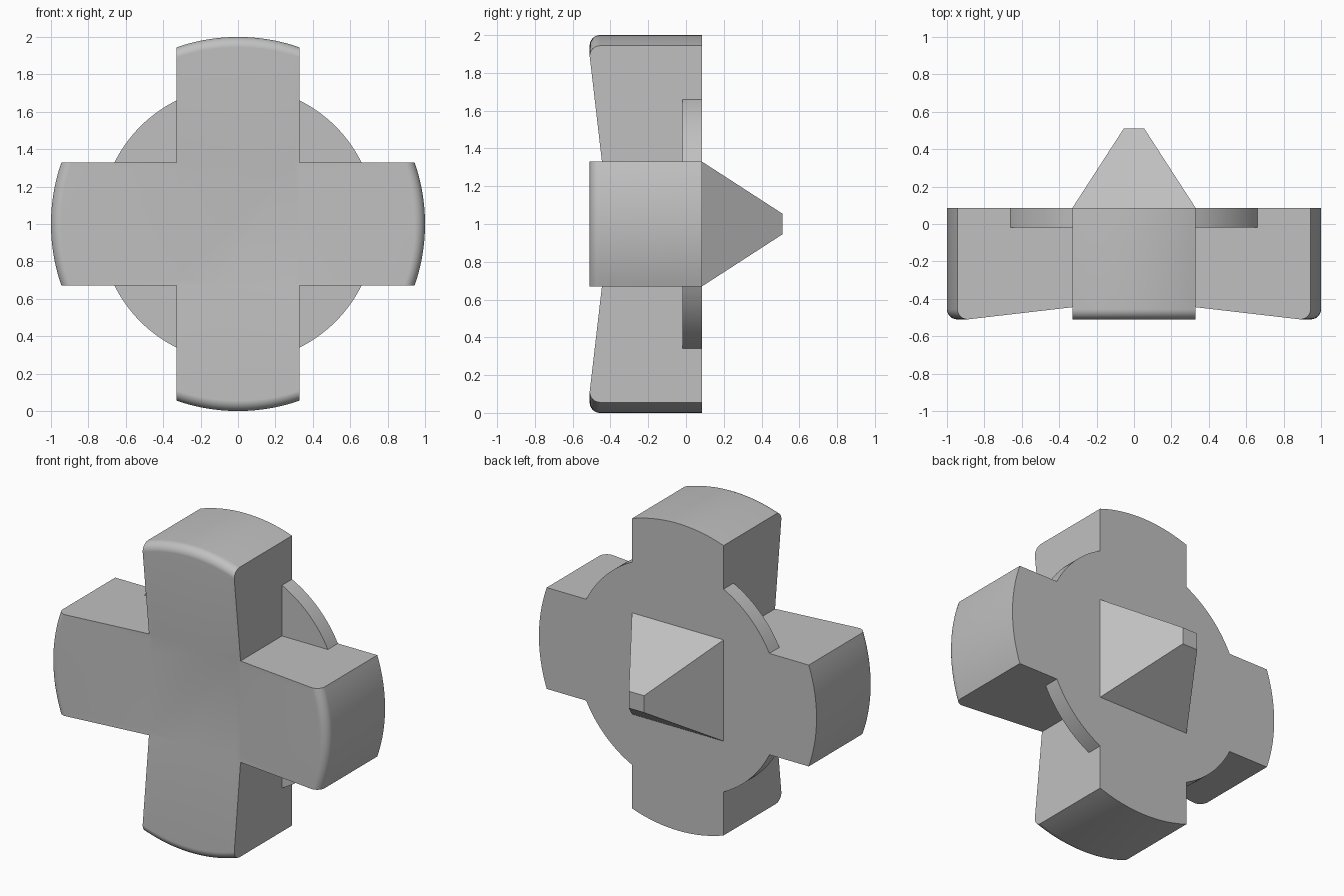
import bpy, bmesh, math
from mathutils import Matrix, Vector

old = bpy.data.objects.get("Cube")
if old:
    bpy.data.objects.remove(old, do_unlink=True)

HALF = 0.33      # half width of each arm
BACK = 0.085     # back plane
INNER = -0.445   # front depth at the centre
OUTER = -0.51    # front depth at the rim
FILLET = 0.055   # rounding of the front rim
CENTRE = Matrix.Translation((0, 0, 1))

grey = bpy.data.materials.new("plain grey")
grey.use_nodes = True
colour = (0.53, 0.53, 0.53, 1)
grey.diffuse_color = colour
grey.node_tree.nodes["Principled BSDF"].inputs["Base Color"].default_value = colour


def finish(bm, name):
    bmesh.ops.remove_doubles(bm, verts=bm.verts, dist=0.0001)
    bmesh.ops.recalc_face_normals(bm, faces=bm.faces)
    bm.transform(CENTRE)
    mesh = bpy.data.meshes.new(name)
    bm.to_mesh(mesh)
    bm.free()
    mesh.materials.append(grey)
    obj = bpy.data.objects.new(name, mesh)
    bpy.context.collection.objects.link(obj)
    bpy.ops.object.select_all(action="DESELECT")
    obj.select_set(True)
    bpy.context.view_layer.objects.active = obj
    bpy.ops.object.shade_smooth_by_angle(angle=math.radians(30))
    return obj


def quarter(k):
    return Matrix.Rotation(k * math.pi / 2, 4, "Y")


def arm_profile(x):
    """Loop in the y-z plane: dished front, rounded rim, curved end, back."""
    rim = math.sqrt(1 - x * x)
    loop = [Vector((x, INNER, HALF))]
    for i in range(9):
        a = i / 8 * math.pi / 2
        loop.append(Vector((x, OUTER + FILLET * (1 - math.cos(a)),
                            rim - FILLET * (1 - math.sin(a)))))
    return loop + [Vector((x, BACK, rim)), Vector((x, BACK, HALF))]


# Cross body: four arms around a square core
bm = bmesh.new()
columns = 20
for k in range(4):
    rows = []
    for c in range(columns + 1):
        x = HALF * (2 * c / columns - 1)
        rows.append([bm.verts.new(quarter(k) @ p) for p in arm_profile(x)])
    for a, b in zip(rows, rows[1:]):
        for i in range(len(a) - 1):
            bm.faces.new((a[i], a[i + 1], b[i + 1], b[i]))
    bm.faces.new(rows[0])
    bm.faces.new(rows[-1][::-1])
for y in (INNER, BACK):
    ring = []
    for k in range(4):
        for c in range(columns):
            p = Vector((HALF * (2 * c / columns - 1), y, HALF))
            ring.append(bm.verts.new(quarter(k) @ p))
    bm.faces.new(ring)
finish(bm, "cross_body")

# Thin curved webs between the arms, flush with the back
bm = bmesh.new()
radius = 0.738
start = math.asin(HALF / radius)
for k in range(4):
    outline = [Vector((HALF, BACK, HALF))]
    for i in range(17):
        a = start + (math.pi / 2 - 2 * start) * i / 16
        outline.append(Vector((radius * math.cos(a), BACK, radius * math.sin(a))))
    face = bm.faces.new([bm.verts.new(quarter(k) @ p) for p in outline])
    side = bmesh.ops.extrude_face_region(bm, geom=[face], use_keep_orig=True)
    moved = [v for v in side["geom"] if isinstance(v, bmesh.types.BMVert)]
    bmesh.ops.translate(bm, verts=moved, vec=(0, -0.103, 0))
finish(bm, "corner_webs")

# Blunt four-sided point on the back
bm = bmesh.new()
length = 0.51 - BACK
place = (Matrix.Translation((0, BACK + length / 2, 0))
         @ Matrix.Rotation(-math.pi / 2, 4, "X")
         @ Matrix.Rotation(math.pi / 4, 4, "Z"))
bmesh.ops.create_cone(bm, cap_ends=True, segments=4, radius1=HALF * math.sqrt(2),
                      radius2=0.055 * math.sqrt(2), depth=length, matrix=place)
finish(bm, "back_point")
